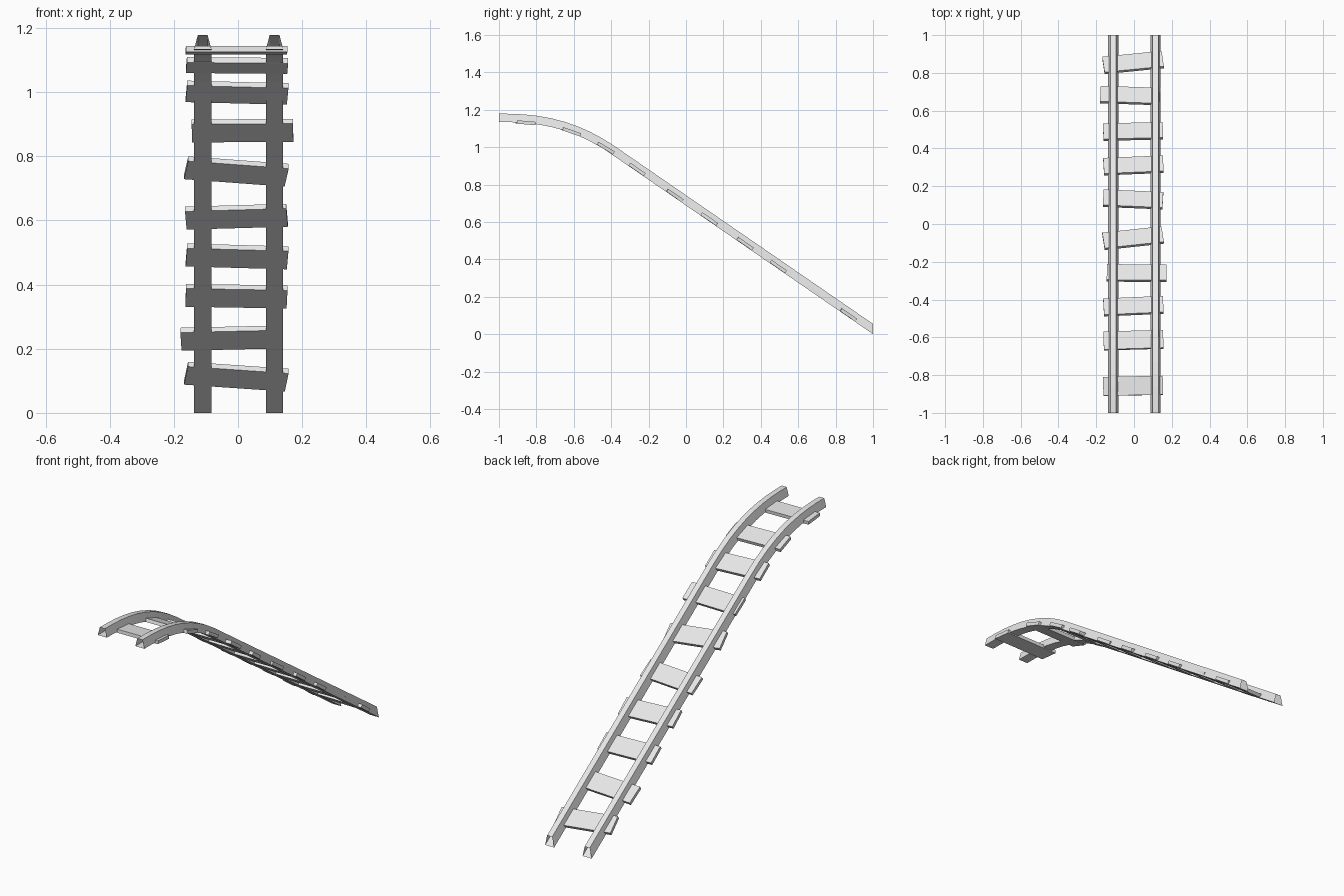
import bpy, bmesh, math
from mathutils import Matrix, Vector

cube = bpy.data.objects.get("Cube")
if cube:
    bpy.data.objects.remove(cube, do_unlink=True)

grey = bpy.data.materials.new("light grey")
grey.use_nodes = True
grey.diffuse_color = (0.8, 0.8, 0.8, 1)
grey.node_tree.nodes["Principled BSDF"].inputs["Base Color"].default_value = (0.8, 0.8, 0.8, 1)

PEAK, SLOPE, BEND, POWER = 1.179, 0.688, -0.38, 2.44
SPAN = BEND + 1
DROP = SLOPE * SPAN / POWER
DEPTH = 0.045


def slope(y):
    """Downward steepness of the track at y."""
    return SLOPE * min(1, (y + 1) / SPAN) ** (POWER - 1)


def top(y):
    """Height of the rail top at y."""
    if y > BEND:
        return PEAK - DROP - SLOPE * (y - BEND)
    return PEAK - DROP * ((y + 1) / SPAN) ** POWER


def bottom(y):
    return top(y) - DEPTH * math.hypot(1, slope(y))


def finish(name, bm):
    mesh = bpy.data.meshes.new(name)
    bm.to_mesh(mesh)
    bm.free()
    mesh.materials.append(grey)
    obj = bpy.data.objects.new(name, mesh)
    bpy.context.collection.objects.link(obj)
    return obj


# Rails: open-ended trapezoid section swept over the bend and down the slope
def rail(name, x):
    bm = bmesh.new()
    steps = 9
    stations = [-1 + SPAN * i / steps for i in range(steps + 1)] + [1]
    rings = []
    for y in stations:
        section = [(-0.027, bottom(y)), (0.027, bottom(y)),
                   (0.015, top(y)), (-0.015, top(y))]
        rings.append([bm.verts.new((x + dx, y, z)) for dx, z in section])
    for a, b in zip(rings, rings[1:]):
        for i in range(4):
            j = (i + 1) % 4
            bm.faces.new((a[i], a[j], b[j], b[i]))
    bmesh.ops.recalc_face_normals(bm, faces=bm.faces)
    finish(name, bm)


rail("right_rail", -0.11)
rail("left_rail", 0.114)


# Sleepers: thin planks laid unevenly along the underside of the rails
def sleeper(name, x, y, yaw):
    bm = bmesh.new()
    bmesh.ops.create_cube(bm, size=1)
    bmesh.ops.scale(bm, vec=Vector((0.316, 0.1, 0.018)), verts=bm.verts)
    obj = finish(name, bm)
    lift = 0.013 * slope(y) / SLOPE
    obj.matrix_world = (Matrix.Translation((x, y, bottom(y) + lift))
                        @ Matrix.Rotation(-math.atan(slope(y)), 4, 'X')
                        @ Matrix.Rotation(yaw, 4, 'Z'))


# x centre, y centre, twist
layout = [(-0.005, 0.855, 0.12), (-0.02, 0.68, -0.04), (-0.005, 0.49, 0.03),
          (-0.003, 0.31, 0.05), (-0.005, 0.13, -0.05), (-0.005, -0.075, 0.13),
          (0.014, -0.26, -0.01), (-0.003, -0.435, 0.05), (-0.003, -0.615, 0.03),
          (-0.005, -0.857, 0.02)]
for i, (x, y, yaw) in enumerate(layout):
    sleeper(f"sleeper_{i + 1}", x, y, yaw)
